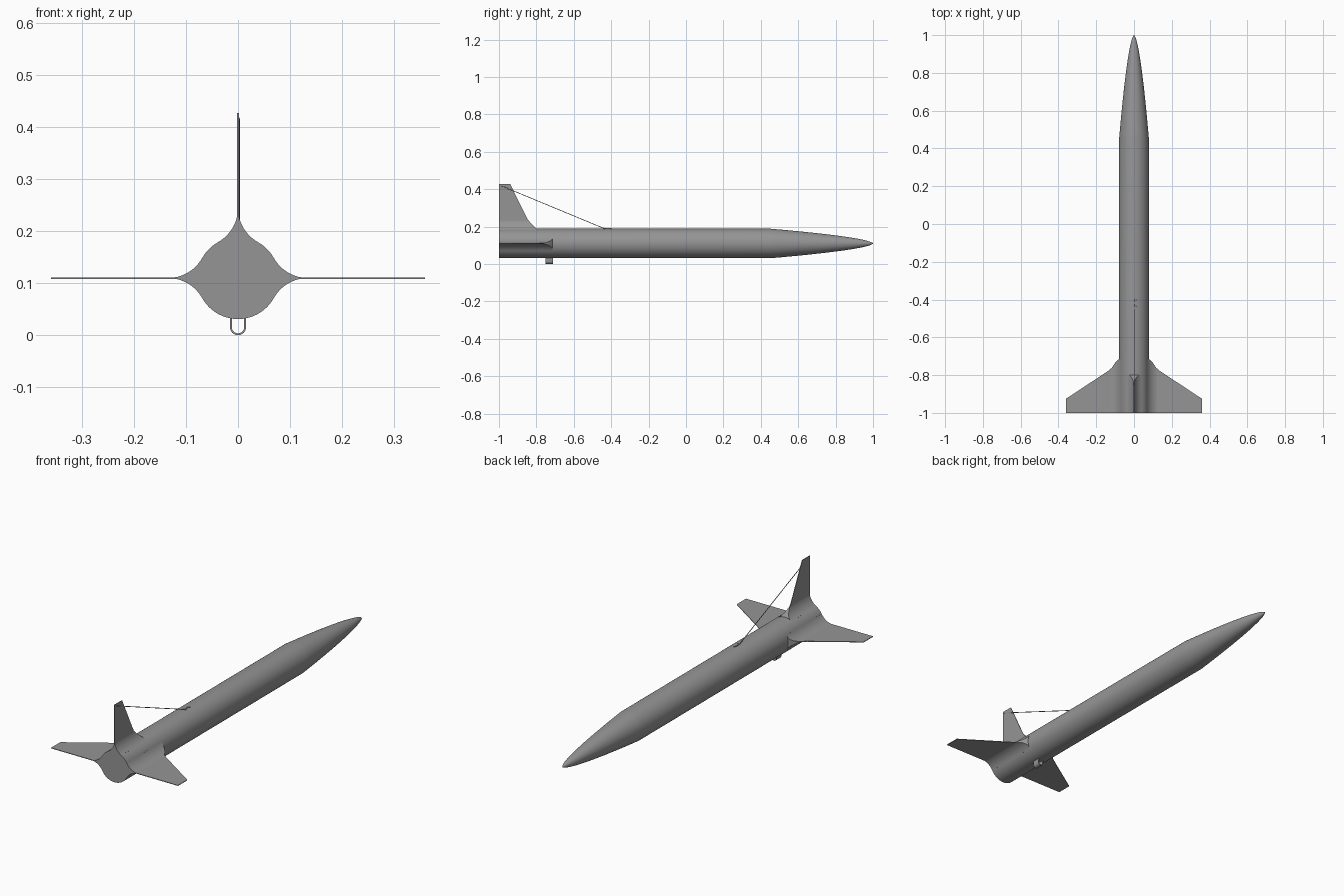
import bpy, bmesh, math
from mathutils import Vector, Matrix

if "Cube" in bpy.data.objects:
    bpy.data.objects.remove(bpy.data.objects["Cube"])

AXIS = 0.11      # height of the body centreline
R = 0.079        # body radius
TAIL = -1.0

grey = bpy.data.materials.new("mid grey")
grey.diffuse_color = (0.3, 0.3, 0.3, 1)
grey.use_nodes = True
grey.node_tree.nodes["Principled BSDF"].inputs["Base Color"].default_value = grey.diffuse_color


def finish(bm, name, angle=30):
    bmesh.ops.recalc_face_normals(bm, faces=bm.faces[:])
    me = bpy.data.meshes.new(name)
    bm.to_mesh(me)
    bm.free()
    ob = bpy.data.objects.new(name, me)
    bpy.context.collection.objects.link(ob)
    me.materials.append(grey)
    bpy.ops.object.select_all(action='DESELECT')
    ob.select_set(True)
    bpy.context.view_layer.objects.active = ob
    bpy.ops.object.shade_smooth_by_angle(angle=math.radians(angle))
    return ob


def loft(bm, rings):
    """Skin a list of equal-length closed rings and cap both ends."""
    loops = [[bm.verts.new(p) for p in ring] for ring in rings]
    n = len(loops[0])
    for a, b in zip(loops, loops[1:]):
        for i in range(n):
            j = (i + 1) % n
            bm.faces.new((a[i], a[j], b[j], b[i]))
    bm.faces.new(loops[0])
    bm.faces.new(loops[-1])


def tube(name, points, radius, sides=8):
    """Thin round rod along a path."""
    pts = [Vector(p) for p in points]
    rings = []
    for i, p in enumerate(pts):
        d = (pts[min(i + 1, len(pts) - 1)] - pts[max(i - 1, 0)]).normalized()
        u = d.cross(Vector((0.3, 0.2, 1))).normalized()
        v = d.cross(u)
        rings.append([p + radius * (u * math.cos(k * math.tau / sides) + v * math.sin(k * math.tau / sides))
                      for k in range(sides)])
    bm = bmesh.new()
    loft(bm, rings)
    return finish(bm, name, 50)


# Body: straight tube with a power-curve nose
profile = [(TAIL, R), (0.45, R)]
for i in range(1, 29):
    t = (1 - i / 28) ** 1.6
    profile.append((1 - 0.55 * t, max(R * t ** 0.6, 0.0008)))
SIDES = 64
bm = bmesh.new()
loft(bm, [[(r * math.cos(k * math.tau / SIDES), y, AXIS + r * math.sin(k * math.tau / SIDES))
           for k in range(SIDES)] for y, r in profile])
finish(bm, "rocket_body")

# Fins: thin plates blended into the body by a circular fillet
BLEND = 0.135                                          # span where the fillet ends
FR = (BLEND ** 2 - R ** 2) / (2 * R)                   # fillet radius, tangent to body
ROOT = BLEND * R / (R + FR)                            # tangency point on the body
HALF = 0.0015                                          # half plate thickness


def interpolate(table, s):
    if s <= table[0][0]:
        return table[0][1]
    for (a, ya), (b, yb) in zip(table, table[1:]):
        if s <= b:
            return ya + (yb - ya) * (s - a) / (b - a)
    return table[-1][1]


def fin(name, leading, roll):
    """leading: (span, y) points of the front edge; roll: turn about the body axis."""
    tip = leading[-1][0]
    spans = [0.02] + [ROOT + (BLEND - ROOT) * i / 20 for i in range(21)]
    spans += [s for s, _ in leading if s > BLEND + 0.002]
    turn = Matrix.Translation((0, 0, AXIS)) @ Matrix.Rotation(roll, 4, 'Y')
    rings = []
    for s in spans:
        c = min(max(s, ROOT), BLEND)
        h = max(HALF, FR - math.sqrt(max(FR ** 2 - (BLEND - c) ** 2, 0)))
        y = interpolate(leading, min(s, tip))
        rings.append([turn @ Vector(p) for p in
                      ((s, TAIL, -h), (s, y, -h), (s, y, h), (s, TAIL, h))])
    bm = bmesh.new()
    loft(bm, rings)
    return finish(bm, name)


wing = [(0.08, -0.715), (0.10, -0.735), (0.118, -0.762), (0.14, -0.78), (0.36, -0.925)]
tail = [(0.08, -0.80), (0.10, -0.82), (0.126, -0.845), (0.155, -0.86), (0.318, -0.94)]
fin("right_fin", wing, 0)
fin("left_fin", wing, math.pi)
fin("top_fin", tail, -math.pi / 2)


# Launch lug: short hollow guide under the body
def lug_outline(r, top):
    pts = [(r, top)]
    pts += [(r * math.cos(a), 0.0155 - r * math.sin(a))
            for a in (math.pi * i / 16 for i in range(17))]
    return pts + [(-r, top)]


bm = bmesh.new()
outer, inner = lug_outline(0.0155, 0.035), lug_outline(0.012, 0.032)
y0, y1 = -0.75, -0.712
v = [[bm.verts.new((x, y, z)) for x, z in o] for o in (outer, inner) for y in (y0, y1)]
n = len(outer)
for i in range(n):
    j = (i + 1) % n
    for a, b in ((0, 1), (1, 3), (3, 2), (2, 0)):
        bm.faces.new((v[a][i], v[a][j], v[b][j], v[b][i]))
finish(bm, "launch_lug")

# Shock cord from the body to the fin tip, with a small hook at its root
tube("cord", [(0.002, -0.43, AXIS + R - 0.002), (0.002, -0.985, 0.417)], 0.0018)
hook = [(0.008 + 0.007 * math.cos(a), -0.418 + 0.018 * math.sin(a), AXIS + R + 0.0005)
        for a in (math.radians(60 + 20 * i) for i in range(13))]
tube("cord_hook", hook, 0.002)
